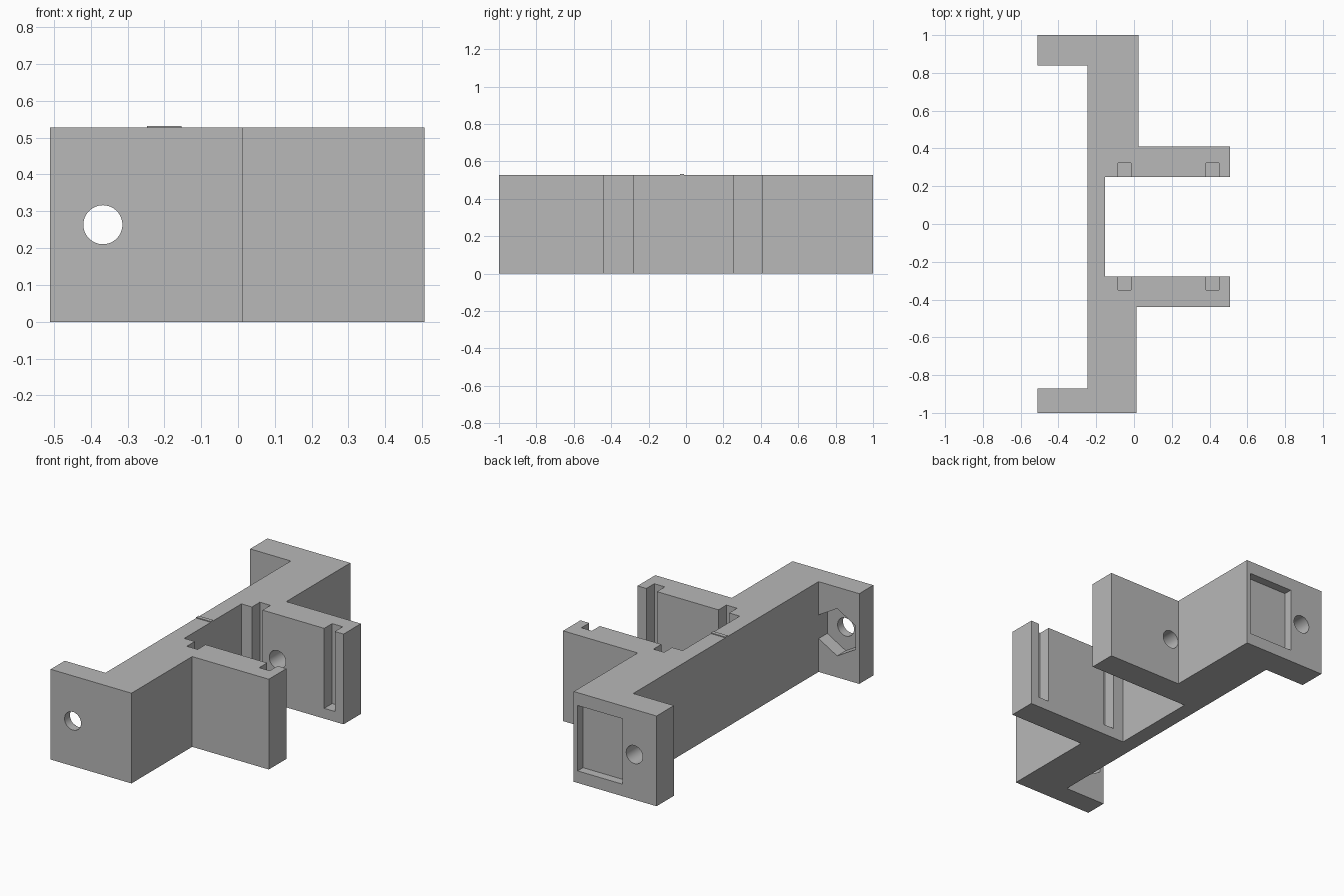
import bpy, bmesh, math
from mathutils import Matrix

cube = bpy.data.objects.get("Cube")
if cube:
    bpy.data.objects.remove(cube, do_unlink=True)

HEIGHT = 0.527
MID = HEIGHT / 2

grey = bpy.data.materials.new("plain grey")
grey.use_nodes = True
colour = (0.48, 0.48, 0.48, 1)
grey.diffuse_color = colour
grey.node_tree.nodes["Principled BSDF"].inputs["Base Color"].default_value = colour


def make_object(name, bm):
    bmesh.ops.recalc_face_normals(bm, faces=bm.faces[:])
    mesh = bpy.data.meshes.new(name)
    bm.to_mesh(mesh)
    bm.free()
    obj = bpy.data.objects.new(name, mesh)
    bpy.context.collection.objects.link(obj)
    return obj


def box(name, x0, x1, y0, y1, z0, z1):
    bm = bmesh.new()
    bmesh.ops.create_cube(bm, size=1)
    for v in bm.verts:
        v.co.x = x1 if v.co.x > 0 else x0
        v.co.y = y1 if v.co.y > 0 else y0
        v.co.z = z1 if v.co.z > 0 else z0
    return make_object(name, bm)


def rod(name, x, y0, y1, radius, sides):
    """Prism along y at mid height, with a vertex pointing straight up."""
    bm = bmesh.new()
    place = Matrix.Translation((x, (y0 + y1) / 2, MID)) @ Matrix.Rotation(math.pi / 2, 4, "X")
    bmesh.ops.create_cone(bm, cap_ends=True, segments=sides, radius1=radius,
                          radius2=radius, depth=y1 - y0, matrix=place)
    return make_object(name, bm)


def cut(target, cutter):
    cutter.hide_render = True
    mod = target.modifiers.new("cut", "BOOLEAN")
    mod.operation = "DIFFERENCE"
    mod.solver = "EXACT"
    mod.object = cutter
    bpy.context.view_layer.objects.active = target
    bpy.ops.object.modifier_apply(modifier=mod.name)
    bpy.data.objects.remove(cutter, do_unlink=True)


# Bracket body: plan outline with spine, two end flanges and two arms
outline = [(-0.51, 1), (0.025, 1), (0.025, 0.41), (0.507, 0.41), (0.507, 0.25),
           (-0.153, 0.25), (-0.153, -0.277), (0.507, -0.277), (0.507, -0.44),
           (0.012, -0.44), (0.012, -1), (-0.51, -1), (-0.51, -0.87),
           (-0.247, -0.87), (-0.247, 0.84), (-0.51, 0.84)]
bm = bmesh.new()
base = bm.faces.new([bm.verts.new((x, y, 0)) for x, y in outline])
top = bmesh.ops.extrude_face_region(bm, geom=[base])["geom"]
for v in top:
    if isinstance(v, bmesh.types.BMVert):
        v.co.z = HEIGHT
body = make_object("bracket_body", bm)

# Slots in the inner arm faces, open at the top
for x0, x1 in ((-0.085, -0.016), (0.382, 0.45)):
    cut(body, box("slot", x0, x1, 0.2, 0.323, 0.06, 0.6))
    cut(body, box("slot", x0, x1, -0.35, -0.22, 0.06, 0.6))

# Screw holes through both flanges and the back arm
cut(body, rod("front_hole", -0.367, -1.1, -0.8, 0.053, 48))
cut(body, rod("back_hole", -0.367, 0.8, 1.1, 0.053, 48))
cut(body, rod("arm_hole", 0.08, 0.2, 0.45, 0.053, 48))

# Hexagonal nut seat and rectangular recess
hexagon = rod("nut_seat", -0.367, -0.95, -0.8, 0.138, 6)
turn = min((abs(v.co.x + 0.367) for v in hexagon.data.vertices))
if turn > 0.01:
    hexagon.data.transform(Matrix.Translation((-0.367, 0, MID)) @ Matrix.Rotation(math.pi / 6, 4, "Y")
                           @ Matrix.Translation((0.367, 0, -MID)))
cut(body, hexagon)
cut(body, box("recess", -0.29, 0.0, 0.95, 1.1, 0.07, 0.452))

# Thin raised mark across the spine
rib = box("spine_rib", -0.247, -0.153, -0.033, -0.01, HEIGHT - 0.02, HEIGHT + 0.005)

for obj in (body, rib):
    obj.data.materials.clear()
    obj.data.materials.append(grey)
    bpy.ops.object.select_all(action="DESELECT")
    obj.select_set(True)
    bpy.context.view_layer.objects.active = obj
    bpy.ops.object.shade_smooth_by_angle(angle=math.radians(30))
